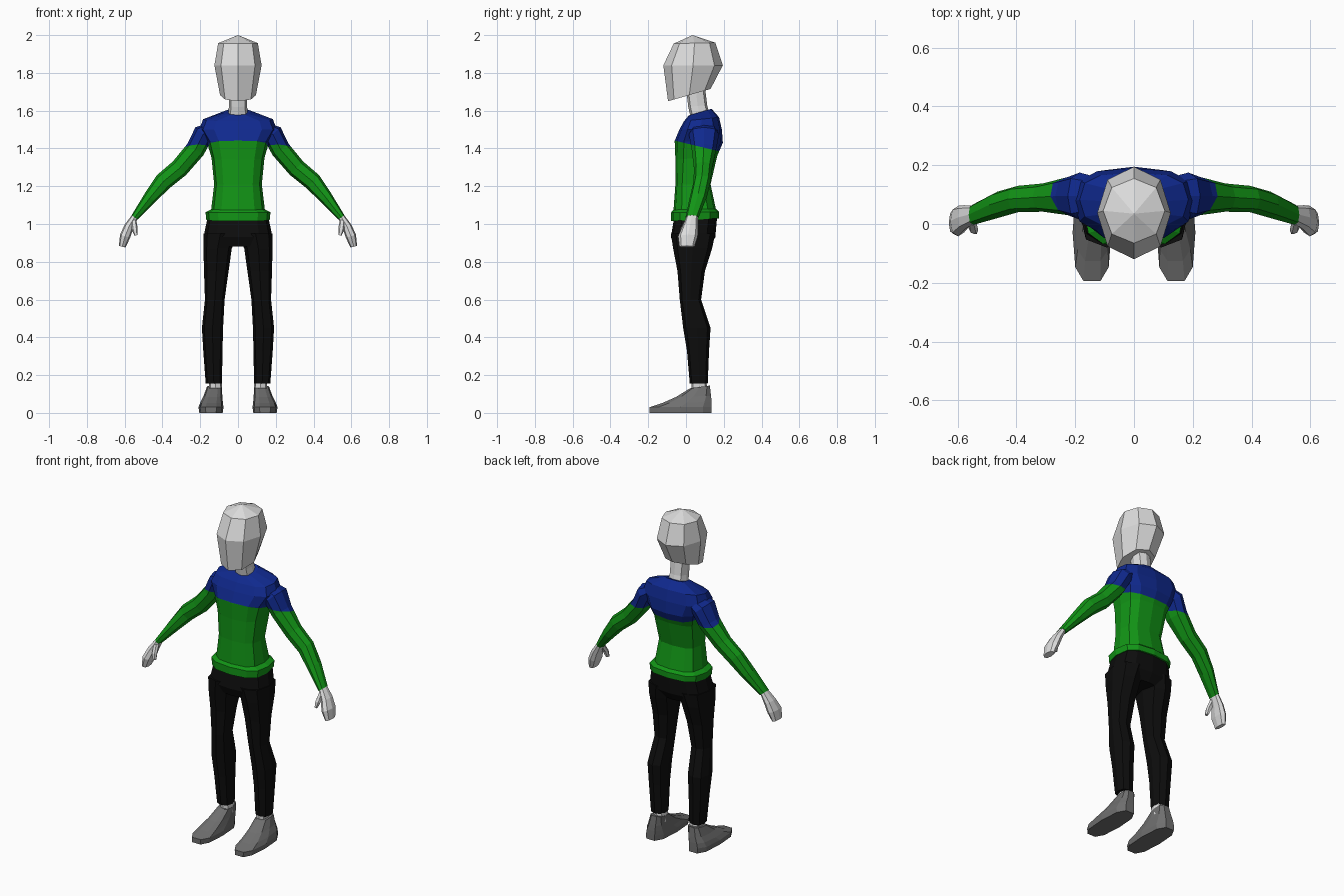
import bpy, bmesh, math
from mathutils import Vector


def material(name, rgb):
    m = bpy.data.materials.new(name)
    m.diffuse_color = (*rgb, 1)
    return m


skin = material("pale grey", (0.72, 0.72, 0.72))
green = material("green", (0.006, 0.30, 0.008))
blue = material("blue", (0.005, 0.022, 0.27))
black = material("black", (0.004, 0.004, 0.004))
grey = material("mid grey", (0.16, 0.16, 0.16))


def oval(centre, u, v, n, p):
    """Closed superellipse ring; p below 1 makes it boxier."""
    pts = []
    for i in range(n):
        a = 2 * math.pi * i / n
        c, s = math.cos(a), math.sin(a)
        pts.append(centre + u * math.copysign(abs(c) ** p, c) + v * math.copysign(abs(s) ** p, s))
    return pts


def loft(name, rings, mats, mirror=False, apex=None):
    bm = bmesh.new()
    loops = [[bm.verts.new(q) for q in r] for r in rings]
    n = len(loops[0])
    for a, b in zip(loops, loops[1:]):
        for i in range(n):
            bm.faces.new((a[i], a[(i + 1) % n], b[(i + 1) % n], b[i]))
    bm.faces.new(loops[0][::-1])
    if apex:
        tip = bm.verts.new(apex)
        for i in range(n):
            bm.faces.new((loops[-1][i], loops[-1][(i + 1) % n], tip))
    else:
        bm.faces.new(loops[-1])
    # two-colour parts: cut on the sloping yoke line and colour what is above it
    if len(mats) > 1:
        co, no = Vector((0, 0, 1.427)), Vector((0, 0.24, 1))
        bmesh.ops.bisect_plane(bm, geom=bm.verts[:] + bm.edges[:] + bm.faces[:], plane_co=co, plane_no=no)
        for f in bm.faces:
            f.material_index = int((f.calc_center_median() - co).dot(no) > 0)
    bmesh.ops.recalc_face_normals(bm, faces=bm.faces[:])
    me = bpy.data.meshes.new(name)
    bm.to_mesh(me)
    bm.free()
    for m in mats:
        me.materials.append(m)
    ob = bpy.data.objects.new(name, me)
    bpy.context.collection.objects.link(ob)
    if mirror:
        ob.modifiers.new("mirror", 'MIRROR')
    return ob


def stack(name, spec, mats, n=8, p=0.75, **kw):
    """Rings stacked upward: (z front, z back, x centre, half width, y front, y back)."""
    rings = []
    for zf, zb, cx, w, yf, yb in spec:
        c = Vector((cx, (yf + yb) / 2, (zf + zb) / 2))
        rings.append(oval(c, Vector((w, 0, 0)), Vector((0, (yb - yf) / 2, (zb - zf) / 2)), n, p))
    return loft(name, rings, mats, **kw)


def limb(name, spec, mats, n=8, p=0.85):
    """Mirrored limb along a path: (x, y, z, thickness radius, y radius)."""
    pts = [Vector(s[:3]) for s in spec]
    rings = []
    for i, s in enumerate(spec):
        t = pts[min(i + 1, len(pts) - 1)] - pts[max(i - 1, 0)]
        u = Vector((-t.z, 0, t.x)).normalized()
        rings.append(oval(pts[i], u * s[3], Vector((0, s[4], 0)), n, p))
    return loft(name, rings, mats, mirror=True)


# head and neck
stack("head", [
    (1.65, 1.715, 0, 0.095, -0.095, 0.13),
    (1.84, 1.84, 0, 0.125, -0.12, 0.195),
    (1.955, 1.96, 0, 0.105, -0.065, 0.155),
], [skin], p=0.95, apex=(0, 0.035, 2.0))
stack("neck", [
    (1.54, 1.56, 0, 0.055, 0.03, 0.13),
    (1.62, 1.63, 0, 0.048, 0.012, 0.112),
    (1.72, 1.73, 0, 0.05, 0.0, 0.10),
], [skin])

# sweater body with flared hem and blue yoke
stack("sweater_body", [
    (1.02, 1.03, 0, 0.145, -0.06, 0.15),
    (1.015, 1.03, 0, 0.168, -0.08, 0.175),
    (1.06, 1.065, 0, 0.172, -0.08, 0.175),
    (1.075, 1.08, 0, 0.142, -0.066, 0.158),
    (1.21, 1.21, 0, 0.126, -0.056, 0.13),
    (1.34, 1.36, 0, 0.14, -0.056, 0.165),
    (1.44, 1.43, 0, 0.165, -0.06, 0.195),
    (1.50, 1.50, 0, 0.205, -0.035, 0.19),
    (1.545, 1.565, 0, 0.185, -0.01, 0.175),
    (1.575, 1.61, 0, 0.065, 0.015, 0.135),
], [green, blue], n=12, p=0.7)

# sleeves
limb("sleeves", [
    (0.11, 0.095, 1.52, 0.03, 0.06),
    (0.185, 0.095, 1.475, 0.055, 0.08),
    (0.225, 0.095, 1.395, 0.052, 0.065),
    (0.31, 0.09, 1.295, 0.05, 0.048),
    (0.395, 0.085, 1.225, 0.048, 0.045),
    (0.465, 0.065, 1.14, 0.036, 0.045),
    (0.547, 0.032, 1.035, 0.02, 0.035),
], [green, blue])

# hands and thumbs
limb("hands", [
    (0.54, 0.034, 1.05, 0.016, 0.028),
    (0.578, 0.022, 0.985, 0.025, 0.042),
    (0.598, 0.01, 0.935, 0.028, 0.052),
    (0.613, 0.005, 0.88, 0.018, 0.04),
], [skin])
limb("thumbs", [
    (0.552, 0.012, 1.02, 0.014, 0.018),
    (0.547, -0.015, 0.975, 0.016, 0.016),
    (0.54, -0.024, 0.94, 0.009, 0.011),
], [skin], n=6)

# trousers
stack("trouser_hips", [
    (0.88, 0.88, 0, 0.10, -0.06, 0.125),
    (0.93, 0.93, 0, 0.183, -0.08, 0.155),
    (1.04, 1.04, 0, 0.16, -0.062, 0.165),
], [black], n=12, p=0.7)
stack("trouser_legs", [
    (0.155, 0.155, 0.128, 0.043, 0.02, 0.115),
    (0.33, 0.33, 0.133, 0.051, 0.005, 0.122),
    (0.45, 0.45, 0.135, 0.056, -0.015, 0.13),
    (0.60, 0.60, 0.123, 0.052, -0.033, 0.08),
    (0.75, 0.75, 0.115, 0.065, -0.045, 0.10),
    (0.87, 0.87, 0.108, 0.075, -0.068, 0.138),
    (0.95, 0.95, 0.093, 0.09, -0.08, 0.155),
], [black], mirror=True)

# ankles
stack("ankles", [
    (0.10, 0.10, 0.118, 0.033, 0.03, 0.115),
    (0.17, 0.17, 0.12, 0.034, 0.028, 0.108),
], [skin], mirror=True)

# shoes
stack("shoes", [
    (0.0, 0.0, 0.143, 0.062, -0.20, 0.142),
    (0.03, 0.03, 0.143, 0.066, -0.20, 0.142),
    (0.052, 0.058, 0.14, 0.06, -0.13, 0.14),
    (0.085, 0.09, 0.133, 0.05, -0.055, 0.136),
    (0.13, 0.145, 0.125, 0.04, 0.02, 0.128),
], [grey], n=10, p=0.7, mirror=True)
